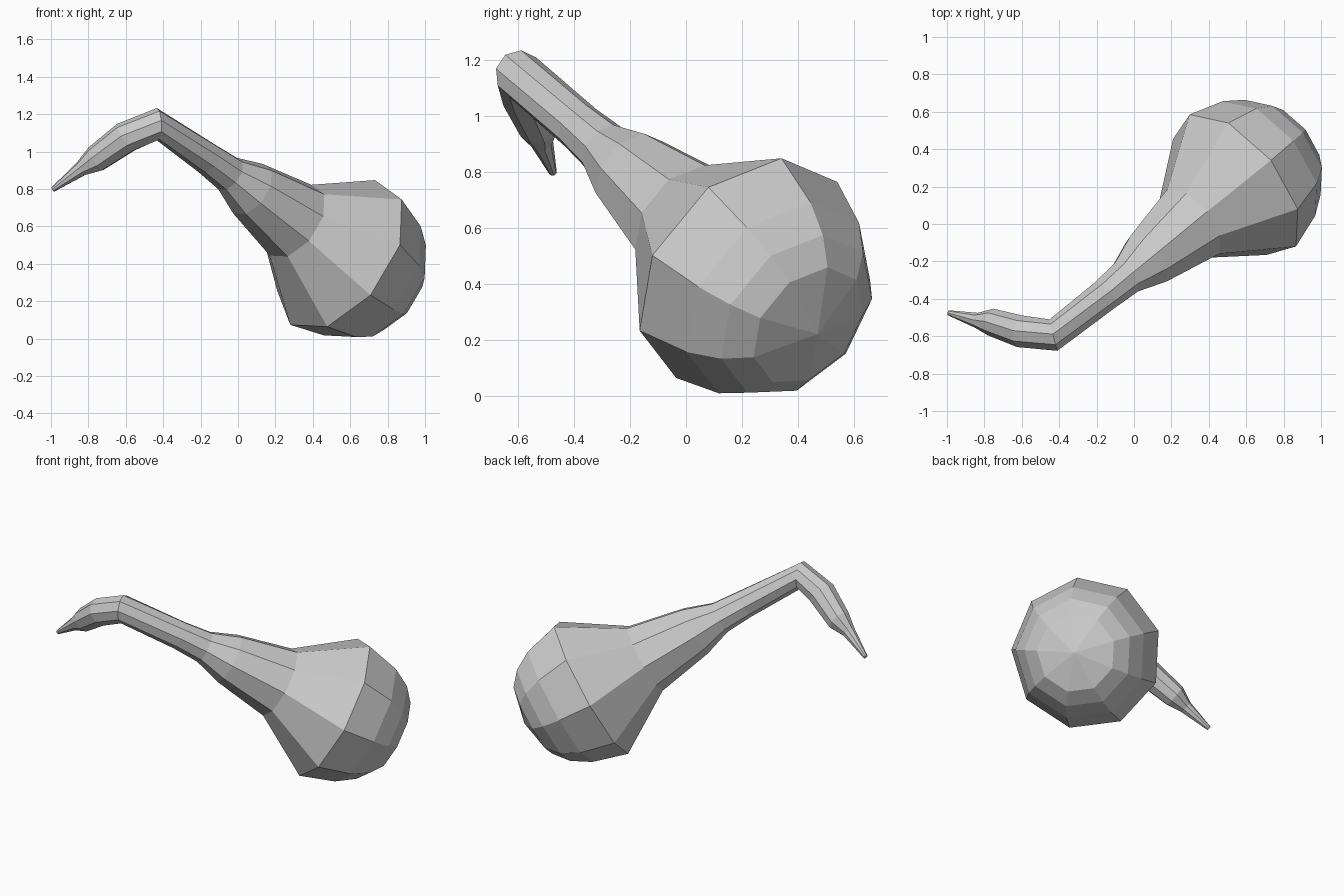
import bpy, bmesh, math
from mathutils import Vector

if "Cube" in bpy.data.objects:
    bpy.data.objects.remove(bpy.data.objects["Cube"])

SIDES = 9
centre = Vector((0.55, 0.21, 0.446))          # centre of the widest ring
axis = Vector((-0.67, -0.56, 0.487)).normalized()   # bulb towards neck
u = Vector((0.741, -0.531, 0.408))
u = (u - axis * u.dot(axis)).normalized()
v = axis.cross(u)

# straight part: (distance along axis, radius)
straight = [(-0.405, 0.24), (-0.33, 0.33), (-0.215, 0.40), (0, 0.46),
            (0.37, 0.225), (0.72, 0.158), (0.89, 0.10), (1.06, 0.088)]
rings = [(centre + axis * t, r, axis) for t, r in straight]

# bend and drooping stem: (centre, radius), following the bent axis
beak_dir = Vector((-0.83, 0.19, -0.52)).normalized()
bend_dir = (axis + beak_dir).normalized()
rings.append((Vector((-0.43, -0.595, 1.145)), 0.088, bend_dir))
for c, r in [((-0.60, -0.575, 1.075), 0.087), ((-0.76, -0.525, 0.96), 0.074),
             ((-0.84, -0.515, 0.907), 0.041), ((-0.99, -0.475, 0.797), 0.014)]:
    rings.append((Vector(c), r, beak_dir))

bm = bmesh.new()
loops = []
for c, r, d in rings:
    q = axis.rotation_difference(d)
    loop = []
    for k in range(SIDES):
        a = (k + 0.5) * math.tau / SIDES
        loop.append(bm.verts.new(c + q @ (u * math.cos(a) + v * math.sin(a)) * r))
    loops.append(loop)

# skin the rings
for lo, hi in zip(loops, loops[1:]):
    for k in range(SIDES):
        j = (k + 1) % SIDES
        bm.faces.new((lo[k], lo[j], hi[j], hi[k]))

# bulb pole and stem tip cap
pole = bm.verts.new(centre - axis * 0.464)
for k in range(SIDES):
    bm.faces.new((pole, loops[0][(k + 1) % SIDES], loops[0][k]))
bm.faces.new(loops[-1])

bmesh.ops.recalc_face_normals(bm, faces=bm.faces)
mesh = bpy.data.meshes.new("gourd")
bm.to_mesh(mesh)
bm.free()
bpy.context.collection.objects.link(bpy.data.objects.new("gourd", mesh))
